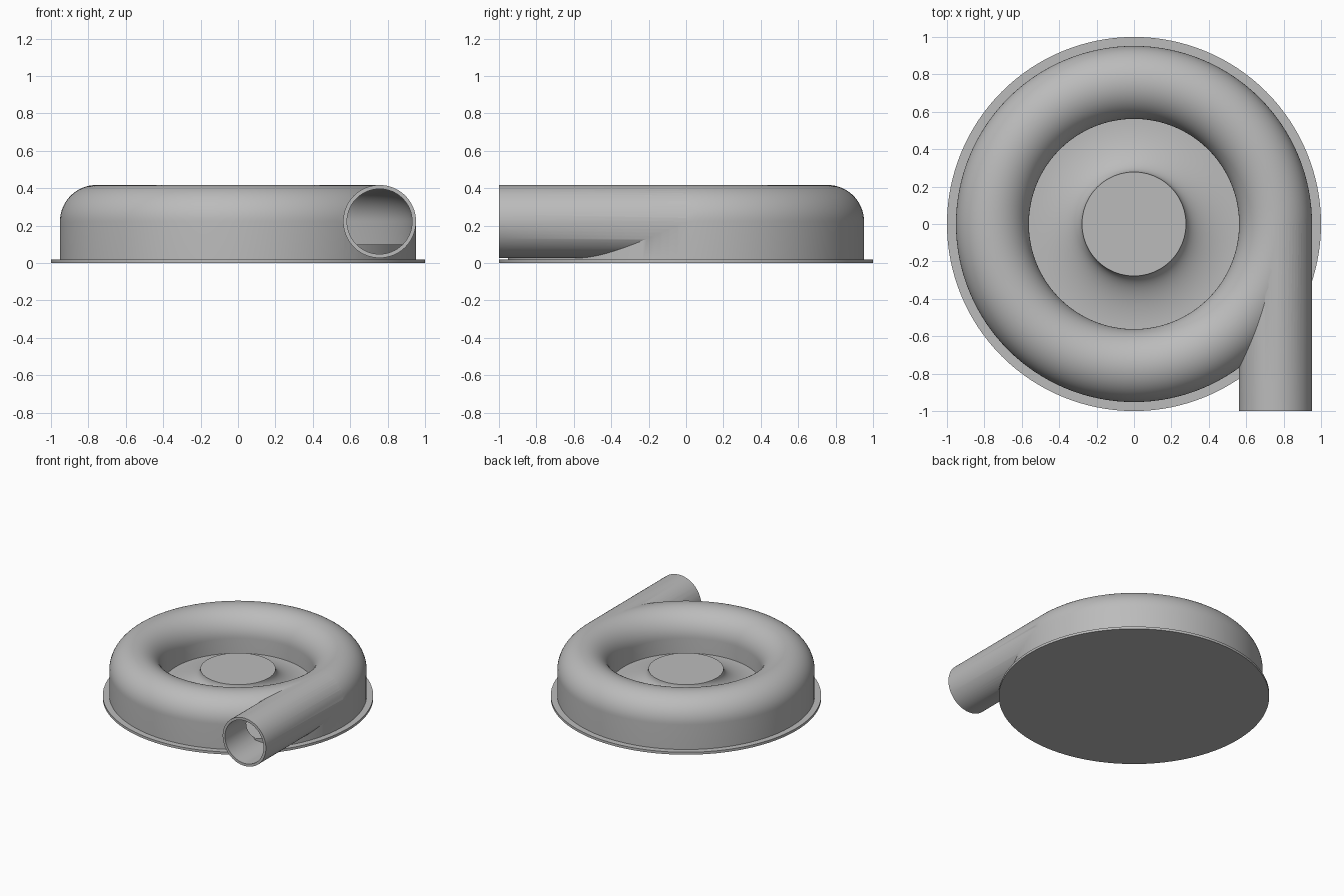
import bpy, bmesh
from math import pi, sin, cos, radians
from mathutils import Matrix

cube = bpy.data.objects.get("Cube")
if cube:
    bpy.data.objects.remove(cube, do_unlink=True)

# Main sizes
RING, TUBE, MID = 0.757, 0.195, 0.222
WALL, FLOOR, FLANGE = 0.02, 0.1, 0.02
STEPS, ARC = 128, 32

grey = bpy.data.materials.new("plain grey")
grey.use_nodes = True
grey.diffuse_color = (0.5, 0.5, 0.5, 1)
grey.node_tree.nodes["Principled BSDF"].inputs["Base Color"].default_value = (0.5, 0.5, 0.5, 1)


def make_object(name, bm):
    bmesh.ops.remove_doubles(bm, verts=bm.verts, dist=1e-5)
    bmesh.ops.recalc_face_normals(bm, faces=bm.faces)
    mesh = bpy.data.meshes.new(name)
    bm.to_mesh(mesh)
    bm.free()
    mesh.materials.append(grey)
    obj = bpy.data.objects.new(name, mesh)
    bpy.context.collection.objects.link(obj)
    return obj


def revolve(name, profile, closed=False):
    """Turn an (r, z) profile around the z axis."""
    bm = bmesh.new()
    verts = [bm.verts.new((r, 0, z)) for r, z in profile]
    pairs = list(zip(verts, verts[1:]))
    if closed:
        pairs.append((verts[-1], verts[0]))
    edges = [bm.edges.new(p) for p in pairs]
    bmesh.ops.spin(bm, geom=verts + edges, cent=(0, 0, 0), axis=(0, 0, 1),
                   angle=2 * pi, steps=STEPS, use_merge=True)
    return make_object(name, bm)


def tube_profile(radius, bottom):
    """Half-round top on straight sides."""
    arc = [(RING - radius * cos(pi * i / ARC), MID + radius * sin(pi * i / ARC))
           for i in range(ARC + 1)]
    return [(RING - radius, bottom)] + arc + [(RING + radius, bottom)]


def cylinder_y(name, radius, start, end):
    """Straight round bar along y, level with the ring."""
    bm = bmesh.new()
    place = Matrix.Translation((RING, (start + end) / 2, MID)) @ Matrix.Rotation(pi / 2, 4, "X")
    bmesh.ops.create_cone(bm, cap_ends=True, segments=2 * ARC, radius1=radius,
                          radius2=radius, depth=end - start, matrix=place)
    return make_object(name, bm)


def boolean(target, tool, operation):
    mod = target.modifiers.new(operation.lower(), "BOOLEAN")
    mod.operation, mod.object, mod.solver = operation, tool, "EXACT"
    bpy.context.view_layer.objects.active = target
    bpy.ops.object.modifier_apply(modifier=mod.name)
    bpy.data.objects.remove(tool, do_unlink=True)


# Base flange
base = revolve("base_flange", [(0, 0), (1, 0), (1, FLANGE), (0, FLANGE)])

# Floor plate with a flared centre hub
HUB_R, HUB_Z, INNER = 0.278, 0.235, RING - TUBE
flare = [(INNER - (INNER - HUB_R) * sin(pi / 2 * i / 16),
          HUB_Z - (HUB_Z - FLOOR) * cos(pi / 2 * i / 16)) for i in range(17)]
hub = revolve("floor_and_hub", [(0, 0.01), (0.945, 0.01), (0.945, FLOOR)] + flare + [(0, HUB_Z)])

# Hollow ring housing joined to the outlet pipe
housing = revolve("ring_housing", tube_profile(TUBE, 0.01), closed=True)
boolean(housing, cylinder_y("outlet_pipe", TUBE, -1, 0), "UNION")
boolean(housing, revolve("chamber", tube_profile(TUBE - WALL, FLOOR - 0.01), closed=True), "DIFFERENCE")
boolean(housing, cylinder_y("bore", TUBE - WALL - 0.001, -1.1, 0), "DIFFERENCE")

# Smooth shading with crisp rims
for obj in (base, hub, housing):
    bpy.ops.object.select_all(action="DESELECT")
    obj.select_set(True)
    bpy.context.view_layer.objects.active = obj
    bpy.ops.object.shade_smooth_by_angle(angle=radians(30))
